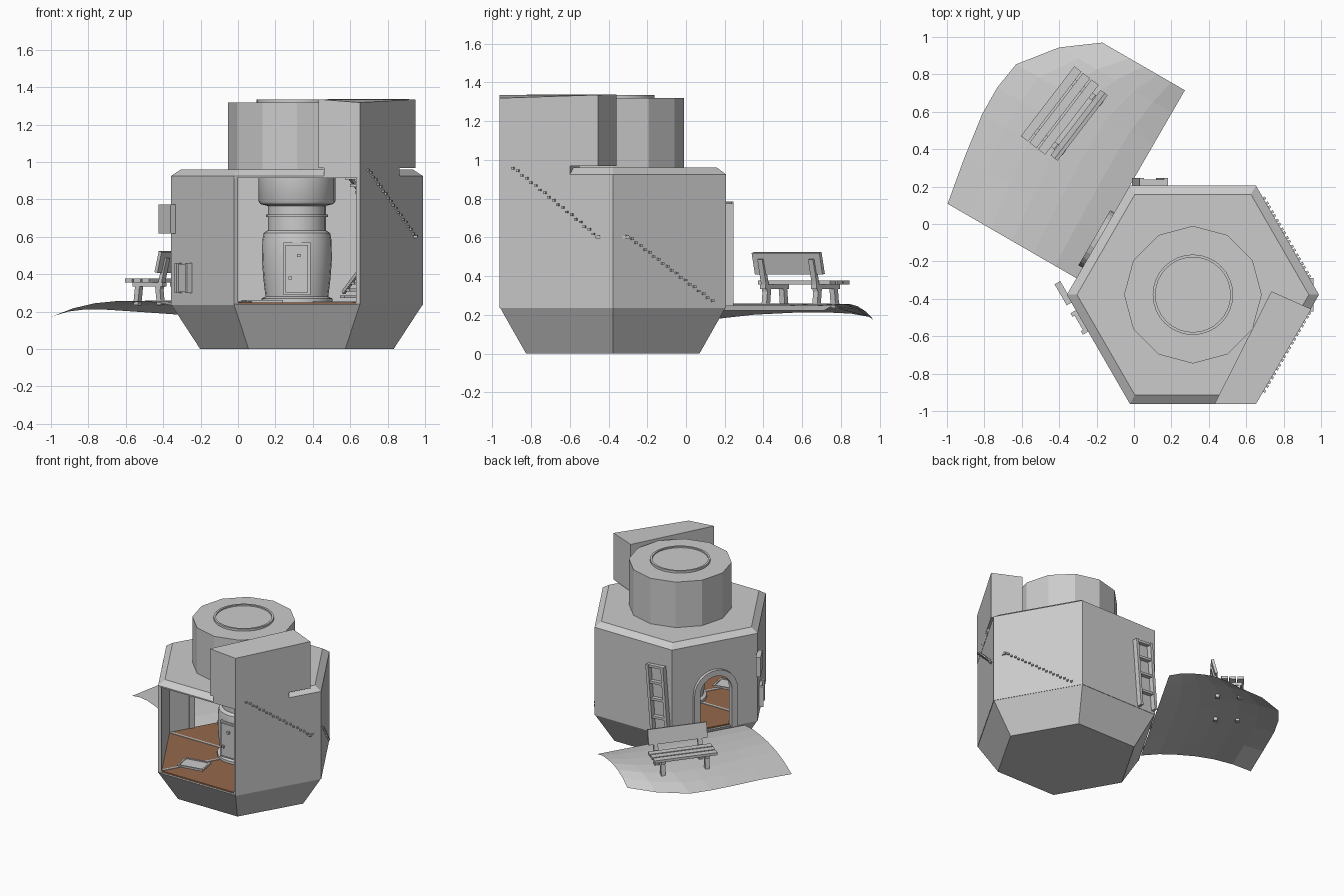
import bpy, bmesh, math
from mathutils import Matrix, Vector

if "Cube" in bpy.data.objects:
    bpy.data.objects.remove(bpy.data.objects["Cube"])

CX, CY, R = 0.315, -0.378, 0.674
APO = R * math.cos(math.pi / 6)


def finish(name, bm, mat=None, smooth=False):
    bmesh.ops.recalc_face_normals(bm, faces=bm.faces)
    me = bpy.data.meshes.new(name)
    bm.to_mesh(me)
    bm.free()
    ob = bpy.data.objects.new(name, me)
    bpy.context.collection.objects.link(ob)
    if mat:
        me.materials.append(mat)
    if smooth:
        bpy.ops.object.select_all(action='DESELECT')
        bpy.context.view_layer.objects.active = ob
        ob.select_set(True)
        bpy.ops.object.shade_smooth_by_angle(angle=math.radians(35))
    return ob


def box(name, c, s, m=Matrix(), tilt=0, axis='X'):
    bm = bmesh.new()
    bmesh.ops.create_cube(bm, size=1)
    mm = m @ Matrix.Translation(c) @ Matrix.Rotation(tilt, 4, axis) @ Matrix.Diagonal((*s, 1))
    bmesh.ops.transform(bm, matrix=mm, verts=bm.verts)
    return finish(name, bm)


def prism(name, bottom, top, m=Matrix()):
    bm = bmesh.new()
    a = [bm.verts.new(m @ Vector(p)) for p in bottom]
    b = [bm.verts.new(m @ Vector(p)) for p in top]
    bm.faces.new(a)
    bm.faces.new(b)
    for i in range(len(a)):
        j = (i + 1) % len(a)
        bm.faces.new((a[i], a[j], b[j], b[i]))
    return finish(name, bm)


def lathe(name, prof, n, mat=None, smooth=False):
    bm = bmesh.new()
    rings = [[bm.verts.new((CX + r * math.cos(2 * math.pi * i / n),
                            CY + r * math.sin(2 * math.pi * i / n), z)) for i in range(n)]
             for r, z in prof]
    for a, b in zip(rings, rings[1:]):
        for i in range(n):
            j = (i + 1) % n
            bm.faces.new((a[i], a[j], b[j], b[i]))
    bm.faces.new(rings[0])
    bm.faces.new(rings[-1])
    return finish(name, bm, mat, smooth)


def side(k):
    """Wall frame: x along the wall, y outward, origin at the wall's middle."""
    a = math.radians(30 + 60 * k)
    return (Matrix.Translation((CX + APO * math.cos(a), CY + APO * math.sin(a), 0))
            @ Matrix.Rotation(a - math.pi / 2, 4, 'Z'))


def arch(w, z0, zs, n=12):
    """Arch outline in the wall plane, from left foot to right foot."""
    return [(-w, z0)] + [(-w * math.cos(math.pi * i / n), zs + w * math.sin(math.pi * i / n))
                         for i in range(n + 1)] + [(w, z0)]


brown = bpy.data.materials.new("wood_floor")
brown.diffuse_color = (0.30, 0.14, 0.07, 1)
brown.use_nodes = True
brown.node_tree.nodes["Principled BSDF"].inputs["Base Color"].default_value = brown.diffuse_color

# base, floor and roof slab
lathe("base", [(0.517, 0), (R, 0.24)], 6)
lathe("floor", [(R - 0.02, 0.235), (R - 0.02, 0.25)], 6, brown)
lathe("roof", [(R, 0.915), (R, 0.925), (0.62, 0.96)], 6)

# walls: front side is left open, left-back side has the doorway
L, T = R / 2, 0.025
DOOR_W, SPRING = 0.125, 0.54
for k in (0, 1, 2, 3, 5):
    foot = [(-L, 0.235)] + (arch(DOOR_W, 0.235, SPRING) if k == 2 else []) + [(L, 0.235)]
    outline = foot + [(L, 0.92), (-L, 0.92)]
    prism(f"wall_{k}", [(x, 0, z) for x, z in outline],
          [(x, -T, z) for x, z in outline], side(k))

# arched door surround
outer, inner = arch(0.17, 0.235, SPRING), arch(DOOR_W, 0.235, SPRING)
ring = outer + inner[::-1]
prism("door_surround", [(x, -0.03, z) for x, z in ring],
      [(x, 0.025, z) for x, z in ring], side(2))

# roof drum and chimney rim
lathe("roof_drum", [(0.368, 0.955), (0.368, 1.318)], 12)
lathe("chimney_rim", [(0.215, 1.30), (0.215, 1.335), (0.20, 1.335), (0.20, 1.325)], 32, smooth=True)

# stair head block above the front right wall
head = [(0.43, -0.963), (0.652, -0.963), (0.948, -0.455), (0.735, -0.36)]
tops = [1.335, 1.318, 1.335, 1.338]
prism("stair_head", [(x, y, 0.968) for x, y in head],
      [(x, y, z) for (x, y), z in zip(head, tops)])
neck = [(0.46, -0.963), (0.652, -0.963), (0.863, -0.60), (0.75, -0.55)]
prism("stair_head_neck", [(x, y, 0.918) for x, y in neck], [(x, y, 0.97) for x, y in neck])

# stairs along the two right walls, with pegs through the wall
for k, z0, z1 in ((0, 0.28, 0.60), (5, 0.61, 0.95)):
    for i in range(10):
        t = i / 9
        x, z = -0.24 + 0.48 * t, z0 + (z1 - z0) * t
        box(f"stair_tread_{k}_{i}", (x, -0.09, z), (0.05, 0.15, 0.014), side(k))
        for dx, dz in ((-0.015, -0.007), (0.015, 0.007)):
            box(f"stair_peg_{k}_{i}", (x + dx, -0.005, z + dz), (0.014, 0.034, 0.012), side(k))
    slope = math.atan2(z1 - z0, 0.48)
    box(f"stair_rail_{k}", (0, -0.16, (z0 + z1) / 2 + 0.02), (0.57, 0.015, 0.02), side(k), -slope, 'Y')
box("stair_landing", (0.88, -0.378, 0.60), (0.16, 0.18, 0.014))

# central stove with flared flue
lathe("stove", [(0.165, 0.25), (0.19, 0.25), (0.19, 0.27), (0.168, 0.28), (0.18, 0.38),
                (0.187, 0.48), (0.185, 0.58), (0.178, 0.62), (0.155, 0.635), (0.155, 0.705),
                (0.165, 0.705), (0.165, 0.72), (0.155, 0.72), (0.155, 0.765), (0.195, 0.775),
                (0.205, 0.79), (0.205, 0.92)], 24, smooth=True)
box("stove_door_frame", (CX, CY - 0.16, 0.43), (0.145, 0.06, 0.28))
box("stove_door", (CX, CY - 0.17, 0.43), (0.12, 0.06, 0.255))
for x, z in ((0.325, 0.50), (0.28, 0.38)):
    box("stove_knob", (x, CY - 0.205, z), (0.018, 0.02, 0.018))

# floor strips and framed hatch
for k in range(6):
    a = math.radians(60 * k)
    m = Matrix.Translation((CX, CY, 0)) @ Matrix.Rotation(a, 4, 'Z')
    box(f"floor_strip_{k}", (0.41, 0, 0.25), (0.46, 0.018, 0.008), m)
hm = Matrix.Translation((0.13, -0.73, 0)) @ Matrix.Rotation(math.radians(10), 4, 'Z')
box("hatch_panel", (0, 0, 0.253), (0.19, 0.13, 0.008), hm)
for s in (-1, 1):
    box("hatch_edge_long", (0, s * 0.065, 0.256), (0.2, 0.012, 0.014), hm)
    box("hatch_edge_short", (s * 0.095, 0, 0.256), (0.012, 0.13, 0.014), hm)

# leaning ladder on the back wall
lm = Matrix.Translation((0.085, 0.215, 0.515)) @ Matrix.Rotation(0.08, 4, 'Y')
for s in (-1, 1):
    box("ladder_rail", (s * 0.065, 0, 0), (0.022, 0.06, 0.53), lm)
for z in (-0.14, 0, 0.13, 0.255):
    box("ladder_rung", (0, 0, z), (0.12, 0.045, 0.018), lm)

# small wall boxes on the left
box("corner_sign", (-0.377, -0.37, 0.695), (0.13, 0.035, 0.155),
    Matrix.Translation((-0.377, -0.37, 0)) @ Matrix.Rotation(math.radians(120), 4, 'Z')
    @ Matrix.Translation((0.377, 0.37, 0)))
for x in (0.12, 0.23):
    box("wall_post", (x, 0.01, 0.38), (0.022, 0.045, 0.16), side(3))
box("wall_post_panel", (0.175, 0.005, 0.38), (0.11, 0.03, 0.15), side(3))

# sagging ground patch outside the door
cols = [(-0.235, 0.795), (0.02, 0.84), (0.275, 0.875), (0.437, 0.876),
        (0.594, 0.851), (0.787, 0.697), (0.925, 0.51)]
bm = bmesh.new()
m = side(2)
N = 6
grid = []
for v, umax in cols:
    c = abs((v - 0.345) / 0.58)
    row = []
    for i in range(N + 1):
        t = i / N
        z = 0.235 + 0.025 * math.sin(math.pi * t) - (0.022 + 0.04 * c * c) * t ** 4
        if i == 0:
            z -= 0.012
        row.append(bm.verts.new(m @ Vector((v, umax * t, z))))
    grid.append(row)
for a, b in zip(grid, grid[1:]):
    for i in range(N):
        bm.faces.new((a[i], b[i], b[i + 1], a[i + 1]))
finish("ground_patch", bm)

# bench: x along its length, y away from the house
bmx = Matrix.Translation((-0.365, 0.5825, 0)) @ Matrix.Rotation(math.radians(52.5), 4, 'Z')
for i, y in enumerate((0.098, 0.04, -0.018)):
    box(f"bench_seat_slat_{i}", (0, y, 0.366), (0.47, 0.048, 0.02), bmx)
box("bench_backrest", (0, -0.09, 0.465), (0.44, 0.02, 0.115), bmx, 0.25)
for s in (-1, 1):
    x = s * 0.165
    box("bench_crossbar", (x, 0.01, 0.345), (0.035, 0.2, 0.022), bmx)
    box("bench_front_leg", (x, 0.085, 0.295), (0.032, 0.03, 0.12), bmx, 0.12)
    box("bench_back_leg", (x, -0.06, 0.295), (0.032, 0.03, 0.12), bmx, -0.12)
    box("bench_back_post", (x, -0.085, 0.405), (0.032, 0.022, 0.17), bmx, 0.25)
